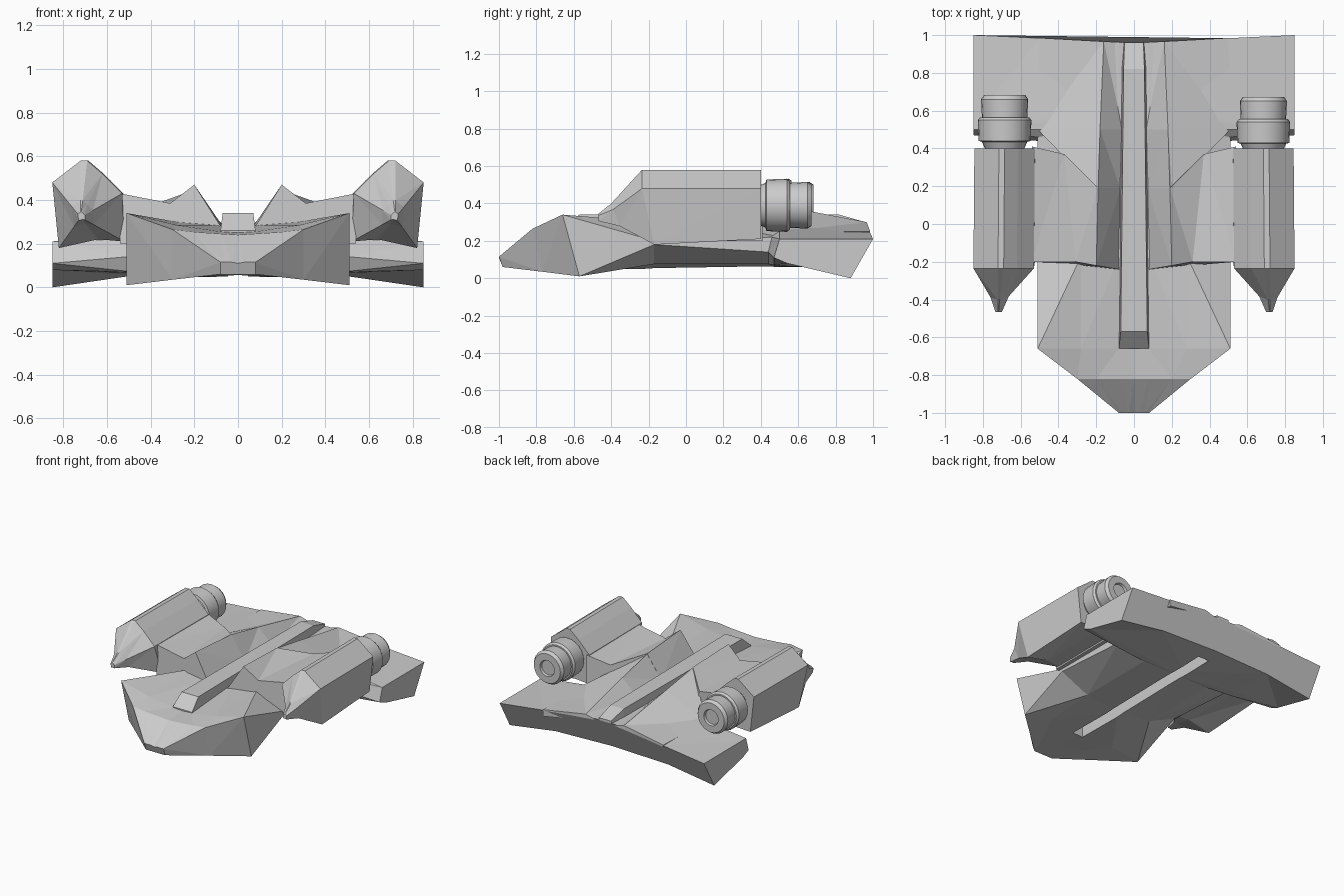
import bpy, bmesh, math

if "Cube" in bpy.data.objects:
    bpy.data.objects.remove(bpy.data.objects["Cube"])


def loft(name, rings):
    """Skin equal-length closed rings of points and cap both ends."""
    bm = bmesh.new()
    vs = [[bm.verts.new(p) for p in r] for r in rings]
    n = len(vs[0])
    for a, b in zip(vs, vs[1:]):
        for i in range(n):
            j = (i + 1) % n
            bm.faces.new((a[i], a[j], b[j], b[i]))
    bm.faces.new(vs[0])
    bm.faces.new(vs[-1])
    bmesh.ops.triangulate(bm, faces=[f for f in bm.faces if len(f.verts) == 4])
    bmesh.ops.recalc_face_normals(bm, faces=bm.faces)
    bmesh.ops.dissolve_limit(bm, angle_limit=0.01, verts=bm.verts, edges=bm.edges)
    me = bpy.data.meshes.new(name)
    bm.to_mesh(me)
    bm.free()
    ob = bpy.data.objects.new(name, me)
    bpy.context.collection.objects.link(ob)
    return ob


def flip(rings, s):
    return [[(s * x, y, z) for x, y, z in r] for r in rings]


def hull_ring(yc, ye, yb, xm, xe, zc, zm, ze, zb, zk):
    """Symmetric section: c centre, m middle, e edge on top; b edge, k keel below."""
    half = [(0, yc, zc), (min(.08, xe / 3), yc, zc + .005),
            (xm, yc + (ye - yc) * xm / xe, zm), (xe, ye, ze),
            (xe, yb, zb), (xe * .55, yb, zk + (zb - zk) * .2), (0, yb, zk)]
    return half + [(-x, y, z) for x, y, z in half[-2:0:-1]]


# hull: nose, brow, shoulder, waist, wing root, wing front, tail
hull = loft("hull", [hull_ring(*h) for h in (
    (-1, -1, -.98, .06, .08, .11, .115, .115, .06, .06),
    (-.82, -.82, -.77, .2, .3, .24, .253, .265, .035, .06),
    (-.66, -.66, -.57, .28, .51, .25, .285, .34, .01, .055),
    (-.17, -.17, -.17, .28, .51, .28, .3, .2, .18, .05),
    (.4, .46, .44, .25, .51, .28, .28, .22, .14, .06),
    (.5, .5, .47, .28, .85, .28, .28, .21, .11, .06),
    (.56, .55, .54, .3, .85, .28, .28, .21, .08, .06),
    (.96, 1, .88, .5, .85, .28, .245, .21, 0, .07))])

# slot along the belly
bpy.ops.mesh.primitive_cube_add(size=1, location=(0, .07, .05))
cutter = bpy.context.object
cutter.name = "belly_slot_cutter"
cutter.scale = (.09, 1.36, .2)
cutter.hide_render = True
mod = hull.modifiers.new("slot", 'BOOLEAN')
mod.operation = 'DIFFERENCE'
mod.object = cutter

# raised strip along the back
loft("spine", [[(-b, y, .24), (-t, y, z), (t, y, z), (b, y, .24)] for y, t, b, z in
               ((-.66, .08, .08, .26), (-.57, .07, .08, .34),
                (.82, .055, .07, .34), (.96, .05, .06, .3))])

# engine pod cross-section
pod = ((.69, .58), (.72, .58), (.85, .48), (.82, .18),
       (.64, .22), (.52, .21), (.53, .43), (.62, .52))


def beak(k, y, slope):
    """Pod section shrunk toward the beak tip and leaned back."""
    pts = [(.72 + (x - .72) * k, .32 + (z - .32) * k) for x, z in pod]
    return [(x, y - slope * (z - .32), z) for x, z in pts]


# parts repeated on both sides
for side, s in (("right", 1), ("left", -1)):
    # ridge and pylon joining the hull to the engine
    loft(side + "_pylon", flip([
        [(.08, -.24, .28), (.2, -.22, .47), (.31, -.2, .385),
         (.54, -.2, .43), (.54, -.2, .2), (.3, -.22, .2)],
        [(.07, .19, .28), (.19, .19, .45), (.37, .37, .385),
         (.54, .41, .43), (.54, .41, .2), (.3, .3, .2)]], s))

    # ridge fanning out into the tail
    loft(side + "_tail_ridge", flip([
        [(.07, .18, .28), (.19, .18, .45), (.2, .18, .44), (.2, .18, .2)],
        [(.06, .5, .28), (.18, .5, .39), (.51, .5, .245), (.51, .5, .15)],
        [(.05, .962, .27), (.16, .966, .3), (.5, .985, .25), (.5, .985, .2)]], s))

    # engine pod with tapered beak
    loft(side + "_engine_pod", flip([
        beak(.1, -.467, 0),
        beak(.3, -.37, .4),
        [(x, -.17 if z < .25 else -.235, z) for x, z in pod],
        [(x - .005, .4, z + (.03 if z < .2 else 0)) for x, z in pod]], s))

    # stepped round nozzle with a recessed outlet
    dy = .01 if s < 0 else 0
    steps = ((.38, .1), (.425, .12), (.43, .138), (.54, .142), (.555, .13),
             (.555, .12), (.65, .125), (.672, .11), (.672, .06), (.655, .055))
    nozzle = loft(side + "_nozzle", [
        [(s * .685 + r * math.cos(a), y + dy, .39 + r * math.sin(a))
         for a in (i * math.tau / 24 for i in range(24))] for y, r in steps])
    bpy.ops.object.select_all(action='DESELECT')
    nozzle.select_set(True)
    bpy.context.view_layer.objects.active = nozzle
    bpy.ops.object.shade_smooth_by_angle(angle=math.radians(30))
